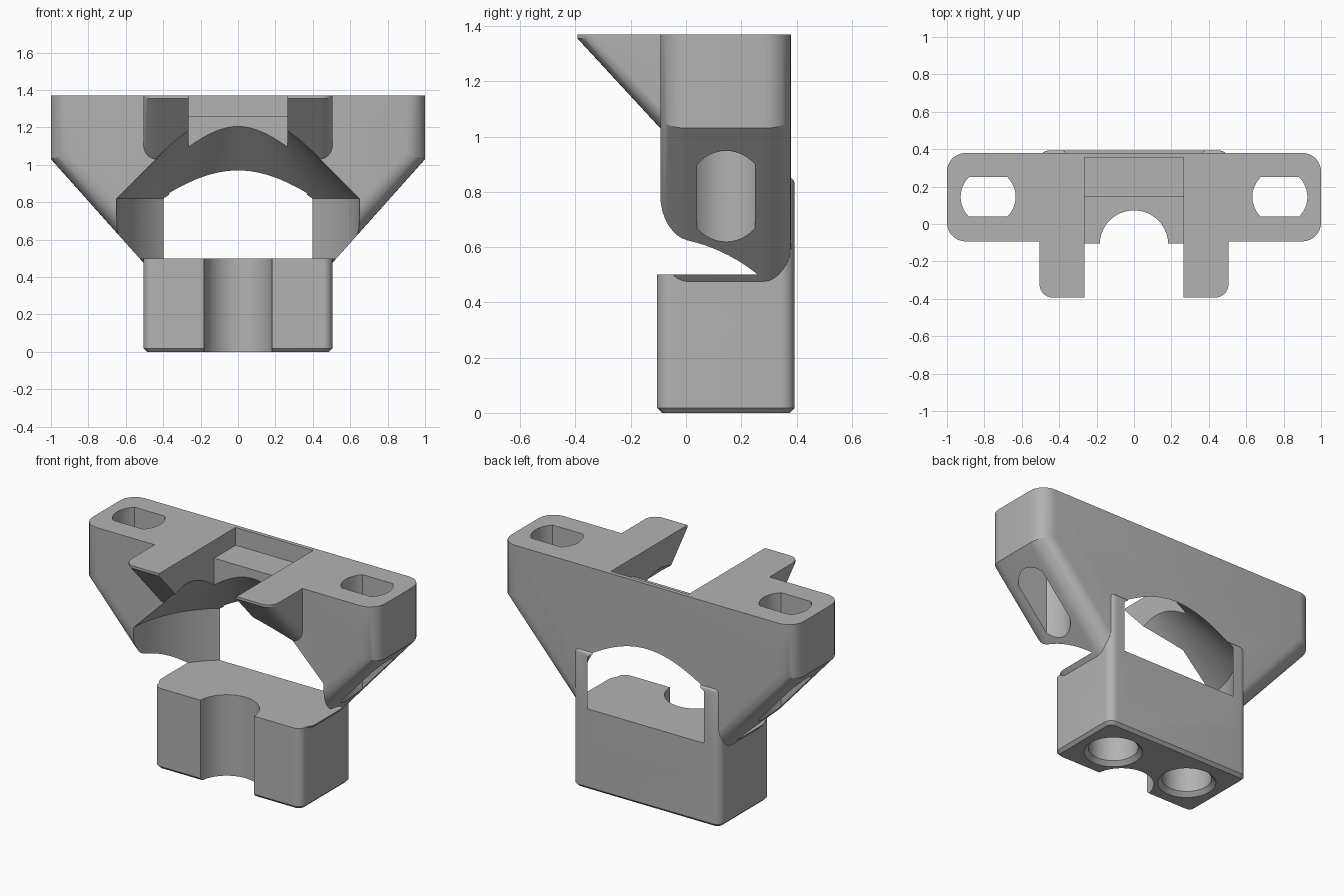
import bpy, bmesh, math

cube = bpy.data.objects.get("Cube")
if cube:
    bpy.data.objects.remove(cube, do_unlink=True)

grey = bpy.data.materials.new("plain grey")
grey.use_nodes = True
grey.diffuse_color = (0.45, 0.45, 0.45, 1)
grey.node_tree.nodes["Principled BSDF"].inputs["Base Color"].default_value = grey.diffuse_color


def make(name, bm):
    bmesh.ops.recalc_face_normals(bm, faces=bm.faces)
    mesh = bpy.data.meshes.new(name)
    bm.to_mesh(mesh)
    bm.free()
    mesh.materials.append(grey)
    obj = bpy.data.objects.new(name, mesh)
    bpy.context.collection.objects.link(obj)
    return obj


def loft(name, rings):
    """Skin matching closed rings of points and cap both ends."""
    bm = bmesh.new()
    loops = [[bm.verts.new(p) for p in ring] for ring in rings]
    for a, b in zip(loops, loops[1:]):
        for i in range(len(a)):
            j = (i + 1) % len(a)
            bm.faces.new((a[i], a[j], b[j], b[i]))
    bm.faces.new(loops[0])
    bm.faces.new(loops[-1])
    return make(name, bm)


def lathe(name, x, y, profile, n=96):
    """Round solid from (radius, height) pairs."""
    return loft(name, [[(x + r * math.cos(math.tau * i / n),
                         y + r * math.sin(math.tau * i / n), z) for i in range(n)]
                       for r, z in profile])


def box(name, x0, x1, y0, y1, z0, z1):
    return loft(name, [[(x0, y0, z), (x1, y0, z), (x1, y1, z), (x0, y1, z)] for z in (z0, z1)])


def bevel(obj, width, pick, segments=8):
    bm = bmesh.new()
    bm.from_mesh(obj.data)
    edges = [e for e in bm.edges if pick(*(v.co for v in e.verts))]
    bmesh.ops.bevel(bm, geom=edges, offset=width, segments=segments, profile=0.5,
                    affect='EDGES', clamp_overlap=False)
    bm.to_mesh(obj.data)
    bm.free()


def combine(target, tool, operation):
    mod = target.modifiers.new(operation, 'BOOLEAN')
    mod.operation, mod.object, mod.solver = operation, tool, 'EXACT'
    bpy.context.view_layer.objects.active = target
    bpy.ops.object.modifier_apply(modifier=mod.name)
    bpy.data.objects.remove(tool, do_unlink=True)


def upright(a, b):
    return abs(a.z - b.z) > 0.1


# Lower block with rounded uprights and a chamfered base
bracket = box("mount_bracket", -0.505, 0.505, -0.105, 0.393, 0, 0.5)
bevel(bracket, 0.05, upright)
bevel(bracket, 0.018, lambda a, b: max(a.z, b.z) < 0.001, 1)

# Wide upper body tapering down to the block
half = [(1, 1.37), (1, 1.03), (0.485, 0.453)]
outline = half + [(-x, z) for x, z in reversed(half)]
body = loft("upper_body", [[(x, y, z) for x, z in outline] for y in (-0.093, 0.38)])
bevel(body, 0.1, lambda a, b: abs(a.y - b.y) < 0.01 and upright(a, b))
combine(bracket, body, 'UNION')

for s in (1, -1):
    # Forward arm with a sloped underside and a rounded outer corner
    r = 0.07
    plan = [(0.2, 0), (0.2, -0.393)]
    plan += [(0.505 - r + r * math.sin(t * math.pi / 16),
              -0.393 + r - r * math.cos(t * math.pi / 16)) for t in range(9)]
    plan.append((0.505, 0))
    arm = loft("arm", [[(s * x, y + dy, z) for x, y in plan]
                       for dy, z in ((0, 1.37), (0, 1.355), (0.3, 1.03))])
    combine(bracket, arm, 'UNION')

    # Rear post rising from the block
    post = box("post", s * 0.35, s * 0.505, 0.25, 0.393, 0.3, 0.85)
    bevel(post, 0.05, lambda a, b: upright(a, b) and a.y > 0.3 and abs(a.x) > 0.4)
    bevel(post, 0.02, lambda a, b: min(a.z, b.z) > 0.84 and min(a.y, b.y) > 0.3, 3)
    combine(bracket, post, 'UNION')

# Cylindrical chamber with a conical roof
combine(bracket, lathe("chamber", 0, -0.12, [(0.65, 0.5), (0.65, 0.82), (0.002, 1.468)], 128),
        'DIFFERENCE')

# Stepped central notch
combine(bracket, box("notch", -0.265, 0.265, -0.6, 0.145, 0.9, 1.6), 'DIFFERENCE')
combine(bracket, box("notch_step", -0.265, 0.265, -0.6, 0.355, 1.26, 1.6), 'DIFFERENCE')

# Half-round groove down the block front
combine(bracket, lathe("groove", 0, -0.11, [(0.183, -0.1), (0.183, 0.55)]), 'DIFFERENCE')

for s in (1, -1):
    # Flat-sided adjustment slot
    arc = [math.radians(-45.6 + 91.2 * i / 12) for i in range(13)]
    arc += [a + math.pi for a in arc]
    slot = loft("slot", [[(s * 0.78 + 0.147 * math.cos(a), 0.145 + 0.147 * math.sin(a), z)
                          for a in arc] for z in (0.52, 1.5)])
    combine(bracket, slot, 'DIFFERENCE')

    # Blind hole with a chamfered mouth
    hole = lathe("hole", s * 0.27, 0.14, [(0.165, -0.02), (0.165, 0), (0.14, 0.025), (0.14, 0.3)])
    combine(bracket, hole, 'DIFFERENCE')

bpy.ops.object.select_all(action='DESELECT')
bracket.select_set(True)
bpy.context.view_layer.objects.active = bracket
bpy.ops.object.shade_smooth_by_angle(angle=math.radians(25))
